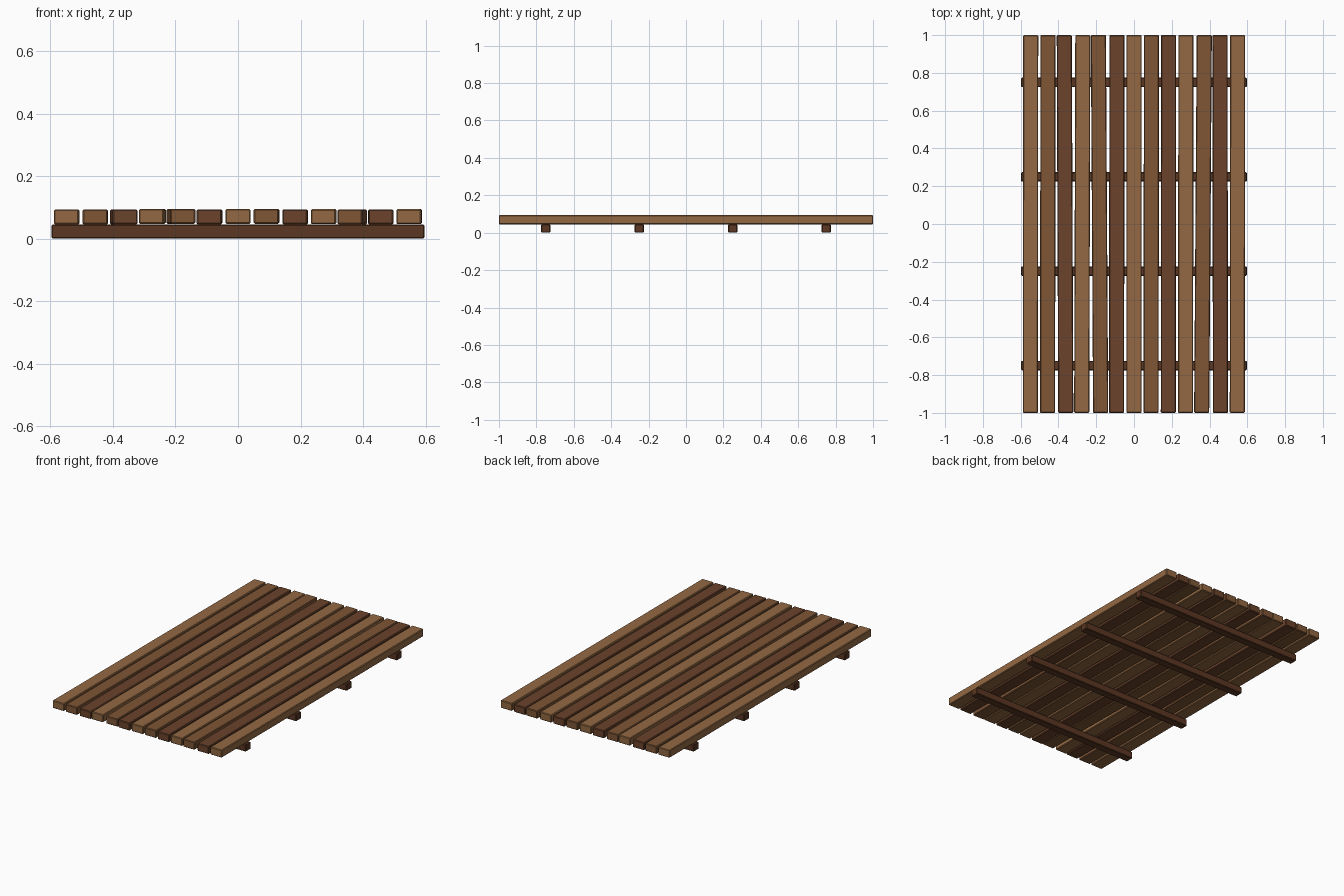
import bpy, math

if "Cube" in bpy.data.objects:
    bpy.data.objects.remove(bpy.data.objects["Cube"])


def material(name, rgb):
    m = bpy.data.materials.new(name)
    m.diffuse_color = (*rgb, 1)
    m.use_nodes = True
    m.node_tree.nodes["Principled BSDF"].inputs["Base Color"].default_value = m.diffuse_color
    return m


light = material("light_wood", (0.29, 0.14, 0.055))
mid = material("mid_wood", (0.21, 0.093, 0.037))
dark = material("dark_wood", (0.145, 0.056, 0.024))
batten_wood = material("batten_wood", (0.105, 0.038, 0.016))


def beam(name, loc, size, mat, angle=0.0):
    bpy.ops.mesh.primitive_cube_add(size=1, location=loc, rotation=(0, 0, angle))
    ob = bpy.context.object
    ob.name = name
    ob.scale = size
    bpy.ops.object.transform_apply(location=False, rotation=False, scale=True)
    bev = ob.modifiers.new("soft_edges", 'BEVEL')
    bev.width = 0.004
    bev.segments = 1
    ob.data.materials.append(mat)
    return ob


# Cross battens underneath
for i, y in enumerate((-0.75, -0.25, 0.25, 0.75)):
    beam(f"cross_batten_{i + 1}", (0, y, 0.0225), (1.194, 0.05, 0.045), batten_wood)

# Deck planks, each slightly askew (x shift of the front end)
skew = (-.001, -.001, .004, -.003, .006, -.001, 0, -.001, -.001, -.001, -.007, .001, -.001)
lift = (0, 0, 0, .002, .002, 0, .002, .002, 0, .001, 0, 0, .001)
for i, (s, dz) in enumerate(zip(skew, lift)):
    x = (i - 6) * 0.0913
    beam(f"deck_plank_{i + 1}", (x, 0, 0.069 + dz), (0.08, 2.0, 0.048),
         (light, mid, dark)[i % 3], math.atan(s))
